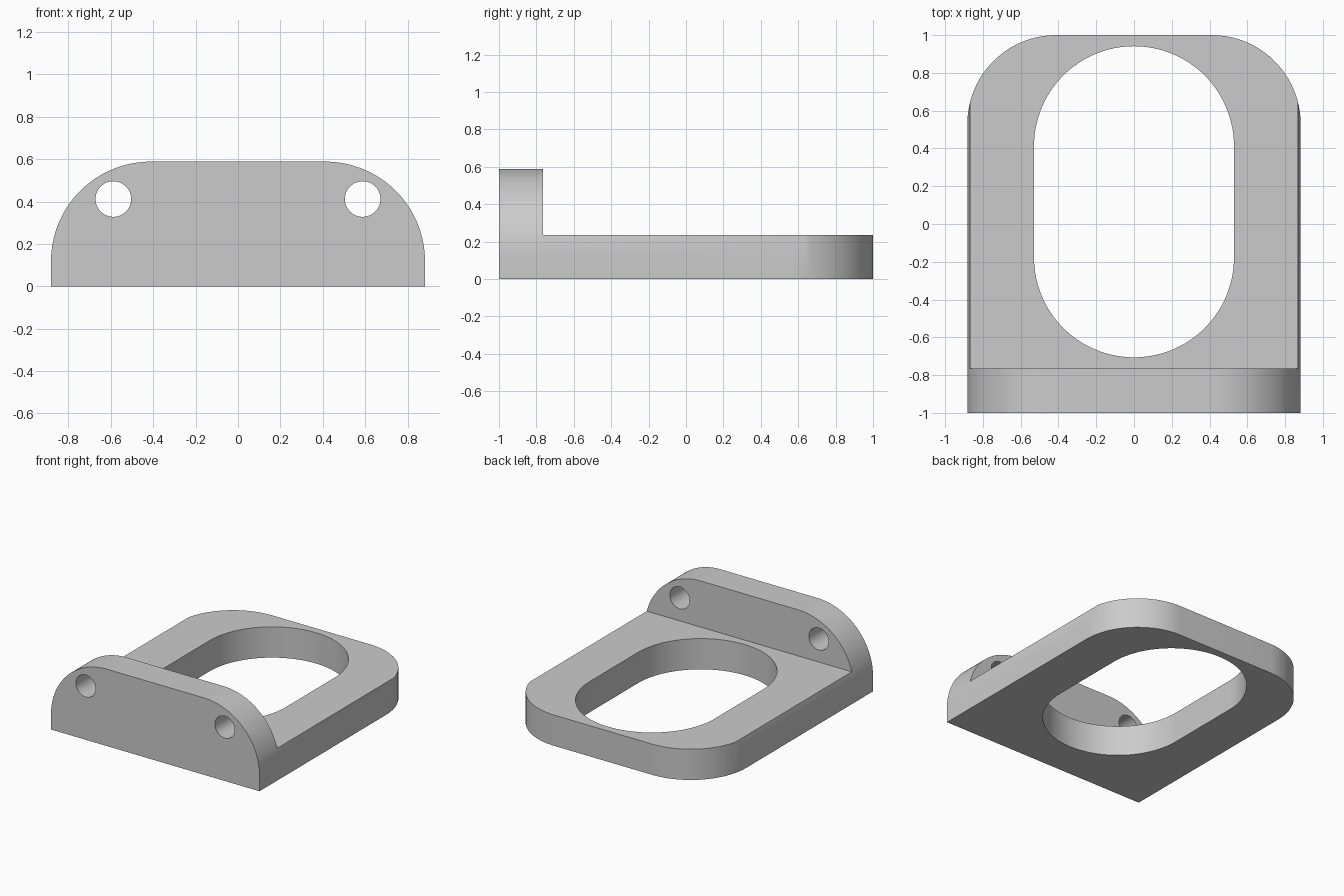
import bpy, bmesh, math
from mathutils import Vector

if "Cube" in bpy.data.objects:
    bpy.data.objects.remove(bpy.data.objects["Cube"], do_unlink=True)

U = 2 / 17                       # design unit: the part is 17 units long
HALF_W, HEIGHT, THICK, ROUND = 7.5 * U, 5 * U, 2 * U, 4 * U

grey = bpy.data.materials.new("plain grey")
grey.use_nodes = True
grey.diffuse_color = (0.6, 0.6, 0.6, 1)
grey.node_tree.nodes["Principled BSDF"].inputs["Base Color"].default_value = (0.6, 0.6, 0.6, 1)


def arc(cx, cy, r, start, end, steps=32):
    """Points along an arc, angles in degrees."""
    angles = [math.radians(start + (end - start) * i / steps) for i in range(steps + 1)]
    return [(cx + r * math.cos(a), cy + r * math.sin(a)) for a in angles]


def rounded_top(half, top):
    """Two rounded upper corners, from right to left."""
    return (arc(half - ROUND, top - ROUND, ROUND, 0, 90)
            + arc(ROUND - half, top - ROUND, ROUND, 90, 180))


def prism(name, outline, axis, lo, hi):
    """Extrude an outline along y (outline in x, z) or z (outline in x, y)."""
    bm = bmesh.new()
    place = (lambda a, b: (a, lo, b)) if axis == "y" else (lambda a, b: (a, b, lo))
    face = bm.faces.new([bm.verts.new(place(a, b)) for a, b in outline])
    direction = Vector((0, 1, 0)) if axis == "y" else Vector((0, 0, 1))
    extruded = bmesh.ops.extrude_face_region(bm, geom=[face])["geom"]
    bmesh.ops.translate(bm, vec=direction * (hi - lo),
                        verts=[v for v in extruded if isinstance(v, bmesh.types.BMVert)])
    bmesh.ops.recalc_face_normals(bm, faces=bm.faces)
    mesh = bpy.data.meshes.new(name)
    bm.to_mesh(mesh)
    bm.free()
    mesh.materials.append(grey)
    obj = bpy.data.objects.new(name, mesh)
    bpy.context.collection.objects.link(obj)
    return obj


def carve(target, cutter, operation="DIFFERENCE"):
    cutter.hide_render = True
    mod = target.modifiers.new(cutter.name, "BOOLEAN")
    mod.operation, mod.solver, mod.object = operation, "EXACT", cutter
    bpy.context.view_layer.objects.active = target
    bpy.ops.object.modifier_apply(modifier=mod.name)
    bpy.data.objects.remove(cutter, do_unlink=True)


# Solid with the arched front profile
bracket = prism("bracket", rounded_top(HALF_W, HEIGHT) + [(-HALF_W, 0), (HALF_W, 0)],
                "y", -1, 1.1)

# Step that leaves the upright flange in front of the flat plate
wall = -1 + THICK
carve(bracket, prism("step_cutter", [(-1, wall), (1, wall), (1, 2), (-1, 2)], "z", THICK, 1))

# Rounded back corners of the plate
shoulder = 1 - ROUND
carve(bracket, prism("plan_cutter", rounded_top(HALF_W, 1)
                     + [(-1, shoulder), (-1, -2), (1, -2), (1, shoulder)], "z", -1, 1), "INTERSECT")

# Long opening with round ends
slot_r = 4.5 * U
slot = arc(0, 8 * U - slot_r, slot_r, 0, 180, 64) + arc(0, slot_r - 6 * U, slot_r, 180, 360, 64)
carve(bracket, prism("slot_cutter", slot, "z", -0.5, 0.5))

# Two screw holes through the flange
for side in (-1, 1):
    hole = arc(side * 5 * U, 3.5 * U, 0.084, 0, 360, 48)[:-1]
    carve(bracket, prism("hole_cutter", hole, "y", -1.2, wall + 0.2))

# Smooth curves, crisp edges
bpy.ops.object.select_all(action="DESELECT")
bracket.select_set(True)
bpy.context.view_layer.objects.active = bracket
bpy.ops.object.shade_smooth_by_angle(angle=math.radians(30))
